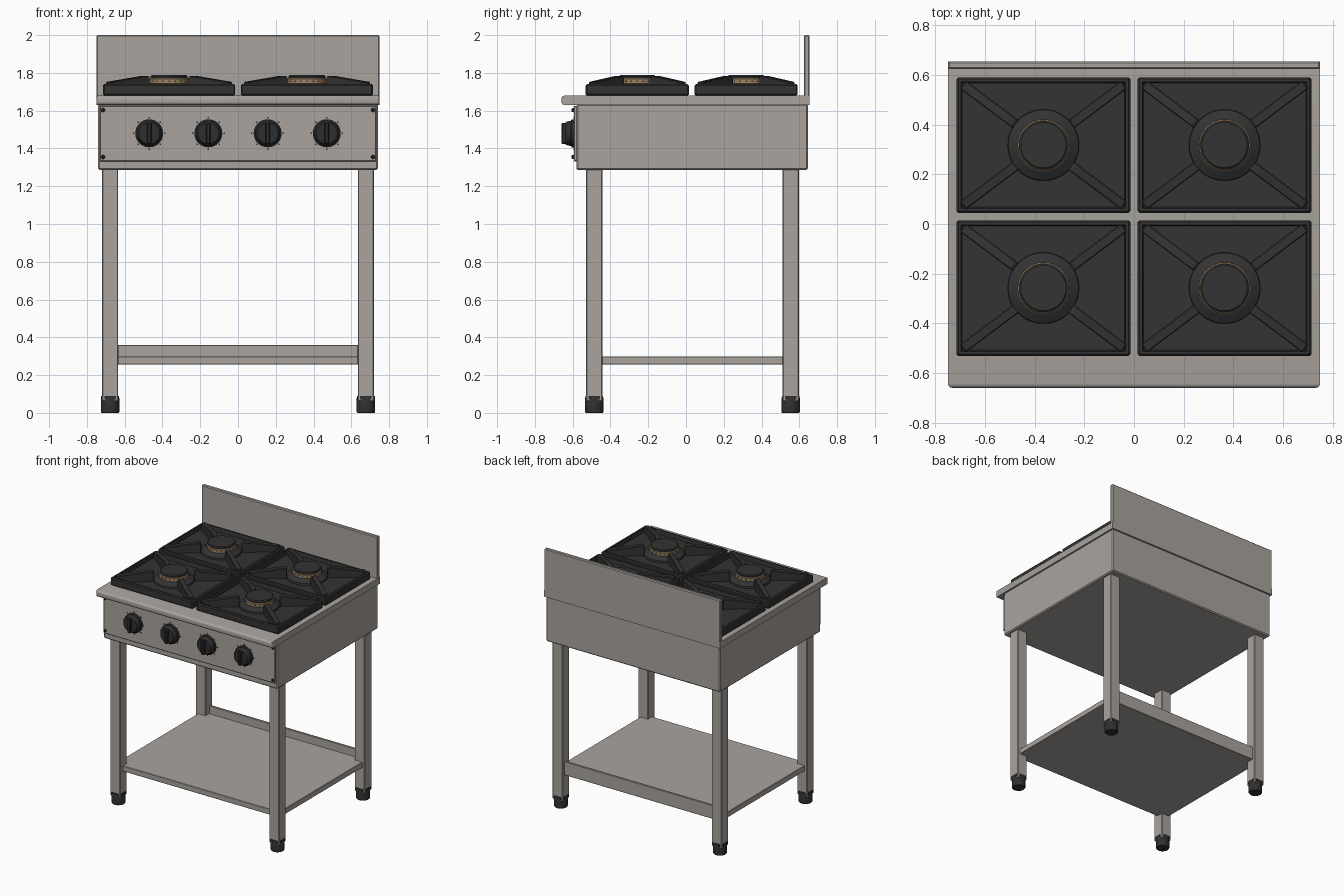
import bpy, bmesh
from math import sin, cos, pi, atan2
from mathutils import Matrix, Vector

cube = bpy.data.objects.get("Cube")
if cube:
    bpy.data.objects.remove(cube, do_unlink=True)


def material(name, rgb):
    m = bpy.data.materials.new(name)
    m.use_nodes = True
    m.diffuse_color = (*rgb, 1)
    m.node_tree.nodes["Principled BSDF"].inputs["Base Color"].default_value = (*rgb, 1)
    return m


STEEL = material("brushed_steel", (0.40, 0.37, 0.34))
IRON = material("cast_iron", (0.033, 0.033, 0.033))
PLASTIC = material("black_plastic", (0.028, 0.028, 0.028))
BRASS = material("burner_brass", (0.33, 0.22, 0.12))


def finish(name, bm, mat, matrix=Matrix(), smooth=False):
    bmesh.ops.recalc_face_normals(bm, faces=bm.faces)
    mesh = bpy.data.meshes.new(name)
    bm.to_mesh(mesh)
    bm.free()
    mesh.materials.append(mat)
    ob = bpy.data.objects.new(name, mesh)
    ob.matrix_world = matrix
    bpy.context.collection.objects.link(ob)
    if smooth:
        bpy.ops.object.select_all(action="DESELECT")
        ob.select_set(True)
        bpy.context.view_layer.objects.active = ob
        bpy.ops.object.shade_smooth_by_angle(angle=pi / 6)
    return ob


def box_mesh(x, y, z):
    bm = bmesh.new()
    bmesh.ops.create_cube(bm, size=1)
    for v in bm.verts:
        for i, (a, b) in enumerate((x, y, z)):
            v.co[i] = a if v.co[i] < 0 else b
    return bm


def box(name, x, y, z, mat, bevel=0.0, segments=1, edges=None):
    bm = box_mesh(x, y, z)
    if bevel:
        chosen = [e for e in bm.edges if edges is None or edges(e)]
        bmesh.ops.bevel(bm, geom=chosen, offset=bevel, segments=segments,
                        profile=0.5, affect="EDGES")
    return finish(name, bm, mat, smooth=segments > 1)


def lathe(name, profile, mat, matrix, steps=40):
    """Revolve (radius, height) points around local z."""
    bm = bmesh.new()
    verts = [bm.verts.new((r, 0, z)) for r, z in profile]
    edges = [bm.edges.new(p) for p in zip(verts, verts[1:])]
    bmesh.ops.spin(bm, geom=verts + edges, cent=(0, 0, 0), axis=(0, 0, 1),
                   angle=2 * pi, steps=steps)
    bmesh.ops.remove_doubles(bm, verts=bm.verts, dist=1e-5)
    return finish(name, bm, mat, matrix, smooth=True)


def prism(name, profile, half, mat, matrix, bevel):
    """Extrude an (x, z) outline across y, with softened edges."""
    bm = bmesh.new()
    face = bm.faces.new([bm.verts.new((x, -half, z)) for x, z in profile])
    new = bmesh.ops.extrude_face_region(bm, geom=[face])["geom"]
    bmesh.ops.translate(bm, vec=(0, 2 * half, 0),
                        verts=[v for v in new if isinstance(v, bmesh.types.BMVert)])
    bmesh.ops.bevel(bm, geom=list(bm.edges), offset=bevel, segments=1, affect="EDGES")
    return finish(name, bm, mat, matrix)


def at(x, y, z):
    return Matrix.Translation((x, y, z))


# Cabinet, worktop with rolled front edge, and splashback
box("cabinet", (-0.74, 0.74), (-0.58, 0.645), (1.285, 1.635), STEEL, 0.008)
box("worktop", (-0.75, 0.75), (-0.66, 0.655), (1.63, 1.68), STEEL, 0.018, 4,
    lambda e: all(v.co.y < 0 for v in e.verts))
box("splashback", (-0.75, 0.75), (0.625, 0.655), (1.63, 2.0), STEEL, 0.006)
box("control_panel", (-0.73, 0.73), (-0.594, -0.575), (1.332, 1.625), STEEL, 0.003)

FRONT = Matrix.Rotation(pi / 2, 4, "X")  # local z points to the front

# Panel screws
for x in (-0.715, 0.715):
    for z in (1.355, 1.603):
        lathe("panel_screw", [(0, 0), (0.011, 0), (0.011, 0.008), (0.007, 0.013), (0, 0.013)],
              PLASTIC, at(x, -0.592, z) @ FRONT, 16)

# Knobs with grip bars and dial marks
for x in (-0.47, -0.157, 0.157, 0.47):
    place = at(x, -0.594, 1.48) @ FRONT
    lathe("knob", [(0, 0), (0.074, 0), (0.074, 0.012), (0.066, 0.016), (0.066, 0.022),
                   (0.061, 0.040), (0.056, 0.045), (0, 0.045)], PLASTIC, place)
    box("knob_grip", (x - 0.012, x + 0.012), (-0.66, -0.63), (1.424, 1.536), PLASTIC, 0.005)
    for i in range(8):
        a = i * pi / 4
        bm = box_mesh((-0.004, 0.004), (-0.004, 0.004), (0, 0.002))
        finish("dial_mark", bm, PLASTIC,
               place @ at(0.083 * cos(a), 0.083 * sin(a), 0))


def burner(cx, cy):
    # Tray: block with a raised rim around a sunken floor
    bm = box_mesh((cx - 0.35, cx + 0.35), (cy - 0.273, cy + 0.273), (1.68, 1.74))
    bmesh.ops.bevel(bm, geom=list(bm.edges), offset=0.007, segments=1, affect="EDGES")
    bm.normal_update()
    top = max(bm.faces, key=lambda f: f.calc_center_median().z)
    bmesh.ops.inset_region(bm, faces=[top], thickness=0.016)
    bmesh.ops.inset_region(bm, faces=[top], thickness=0.006, depth=-0.032)
    finish("burner_tray", bm, IRON)

    # Base cone, brass flame ring and cap
    place = at(cx, cy, 0)
    lathe("burner_base", [(0.145, 1.70), (0.142, 1.722), (0.108, 1.742), (0, 1.742)], IRON, place)
    lathe("flame_ring", [(0.098, 1.74), (0.104, 1.743), (0.104, 1.767), (0.099, 1.772),
                         (0, 1.772)], BRASS, place)
    lathe("burner_cap", [(0.098, 1.771), (0.098, 1.782), (0.091, 1.788), (0, 1.788)], IRON, place)
    for i in range(20):
        m = place @ Matrix.Rotation(i * pi / 10, 4, "Z") @ at(0.1035, 0, 1.756)
        bm = box_mesh((0, 0.0015), (-0.004, 0.004), (-0.004, 0.004))
        finish("flame_port", bm, IRON, m)

    # Four sloping pot supports running to the tray corners
    slope = atan2(0.24, 0.32)
    for a in (slope, pi - slope, pi + slope, -slope):
        prism("pot_support", [(0.14, 1.725), (0.14, 1.775), (0.15, 1.784), (0.18, 1.783),
                              (0.405, 1.752), (0.405, 1.70), (0.15, 1.70)],
              0.02, IRON, place @ Matrix.Rotation(a, 4, "Z"), 0.004)


for cx in (-0.365, 0.365):
    for cy in (-0.258, 0.318):
        burner(cx, cy)

# Legs with round adjustable feet
for side in (-1, 1):
    for y0 in (-0.53, 0.51):
        cx, cy = side * 0.677, y0 + 0.044
        box("leg", (cx - 0.043, cx + 0.043), (cy - 0.043, cy + 0.043), (0.06, 1.29), STEEL, 0.005)
        lathe("foot", [(0, 0), (0.045, 0), (0.049, 0.006), (0.049, 0.078), (0.046, 0.084),
                       (0, 0.084)], PLASTIC, at(cx, cy, 0), 24)
        box("foot_collar", (cx - 0.03, cx + 0.03), (cy - 0.047, cy + 0.047), (0.07, 0.09), PLASTIC)
        box("foot_collar", (cx - 0.047, cx + 0.047), (cy - 0.03, cy + 0.03), (0.07, 0.09), PLASTIC)

# Lower shelf notched around the legs, with a rear upstand
box("shelf", (-0.636, 0.636), (-0.495, 0.57), (0.255, 0.298), STEEL, 0.003)
box("shelf_sides", (-0.70, 0.70), (-0.445, 0.515), (0.255, 0.298), STEEL, 0.003)
box("shelf_upstand", (-0.636, 0.636), (0.555, 0.572), (0.255, 0.36), STEEL, 0.003)
